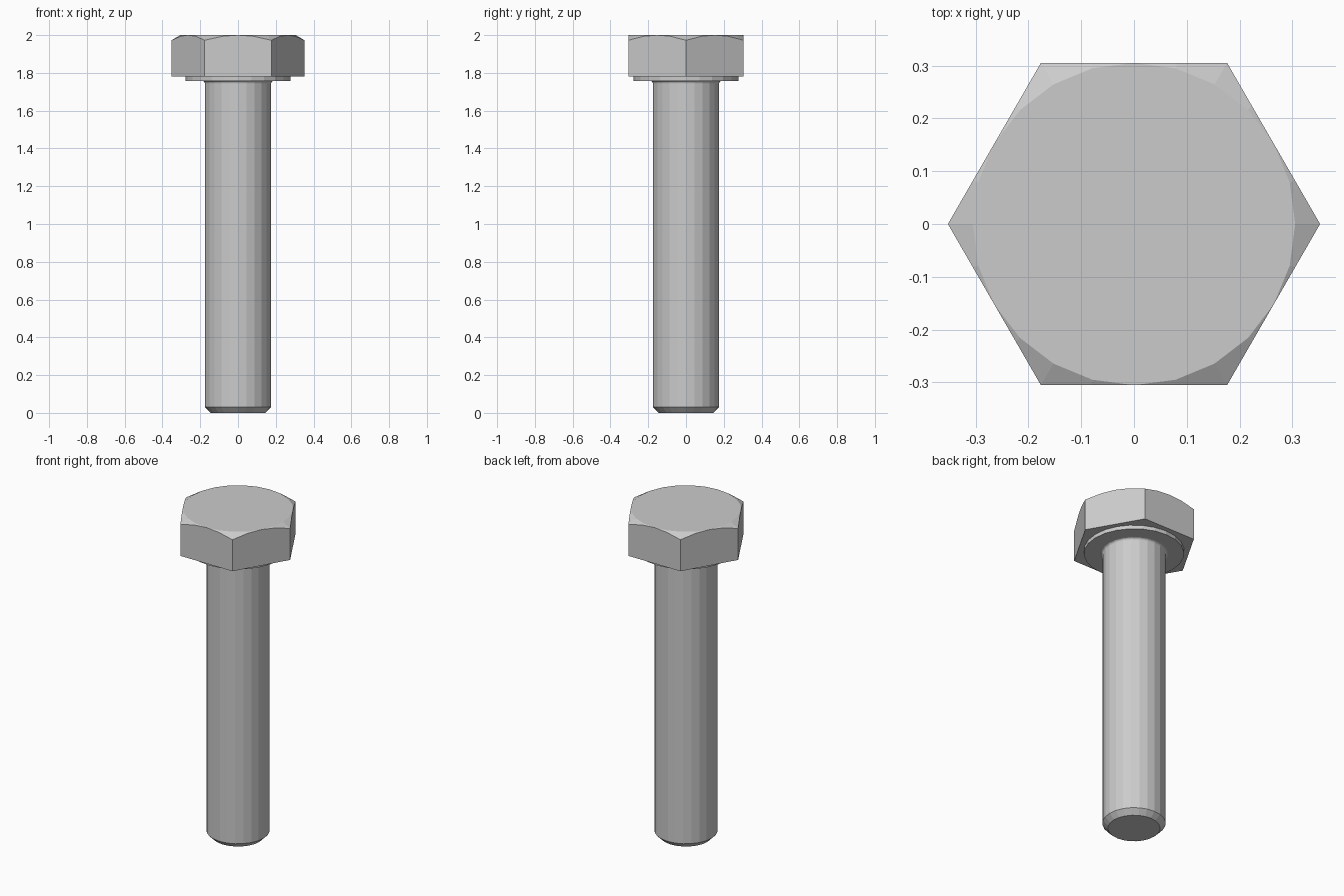
import bpy, bmesh
from math import sin, cos, tan, pi, radians

if "Cube" in bpy.data.objects:
    bpy.data.objects.remove(bpy.data.objects["Cube"])

SEG = 24
FLAT = 0.3055            # half the width across flats
TOP, HEAD_Z = 2.0, 1.78
WASHER_Z = 1.757


def finish(name, bm):
    bmesh.ops.recalc_face_normals(bm, faces=bm.faces[:])
    mesh = bpy.data.meshes.new(name)
    bm.to_mesh(mesh)
    bm.free()
    obj = bpy.data.objects.new(name, mesh)
    bpy.context.collection.objects.link(obj)
    return obj


def lathe(name, profile):
    """Revolve (radius, z) points; both ends are capped."""
    bm = bmesh.new()
    rings = [[bm.verts.new((r * cos(2 * pi * i / SEG), r * sin(2 * pi * i / SEG), z))
              for i in range(SEG)] for r, z in profile]
    for low, high in zip(rings, rings[1:]):
        for i in range(SEG):
            j = (i + 1) % SEG
            bm.faces.new((low[i], low[j], high[j], high[i]))
    bm.faces.new(rings[0])
    bm.faces.new(rings[-1])
    return finish(name, bm)


# Hex head: convex hull of the top circle, the 30 degree chamfer curve and the base
bm = bmesh.new()
for i in range(SEG):
    a = 2 * pi * i / SEG
    c, s = cos(a), sin(a)
    bm.verts.new((FLAT * c, FLAT * s, TOP))
    r = FLAT / cos(a % (pi / 3) - pi / 6)
    if r > FLAT + 1e-4:
        bm.verts.new((r * c, r * s, TOP - (r - FLAT) * tan(radians(30))))
    if i % 4 == 0:
        bm.verts.new((r * c, r * s, HEAD_Z))
bmesh.ops.convex_hull(bm, input=bm.verts[:])
bmesh.ops.dissolve_limit(bm, angle_limit=radians(1), verts=bm.verts[:], edges=bm.edges[:])
finish("hex_head", bm)

# Shank with chamfered tip, small fillet under the head and washer face
R, F = 0.1755, 0.014
fillet = [(R + F * (1 - cos(t)), WASHER_Z - F * (1 - sin(t)))
          for t in (i * pi / 8 for i in range(5))]
lathe("shank_and_washer_face",
      [(0.145, 0), (R, 0.031)] + fillet + [(0.2775, WASHER_Z), (0.2775, HEAD_Z)])
